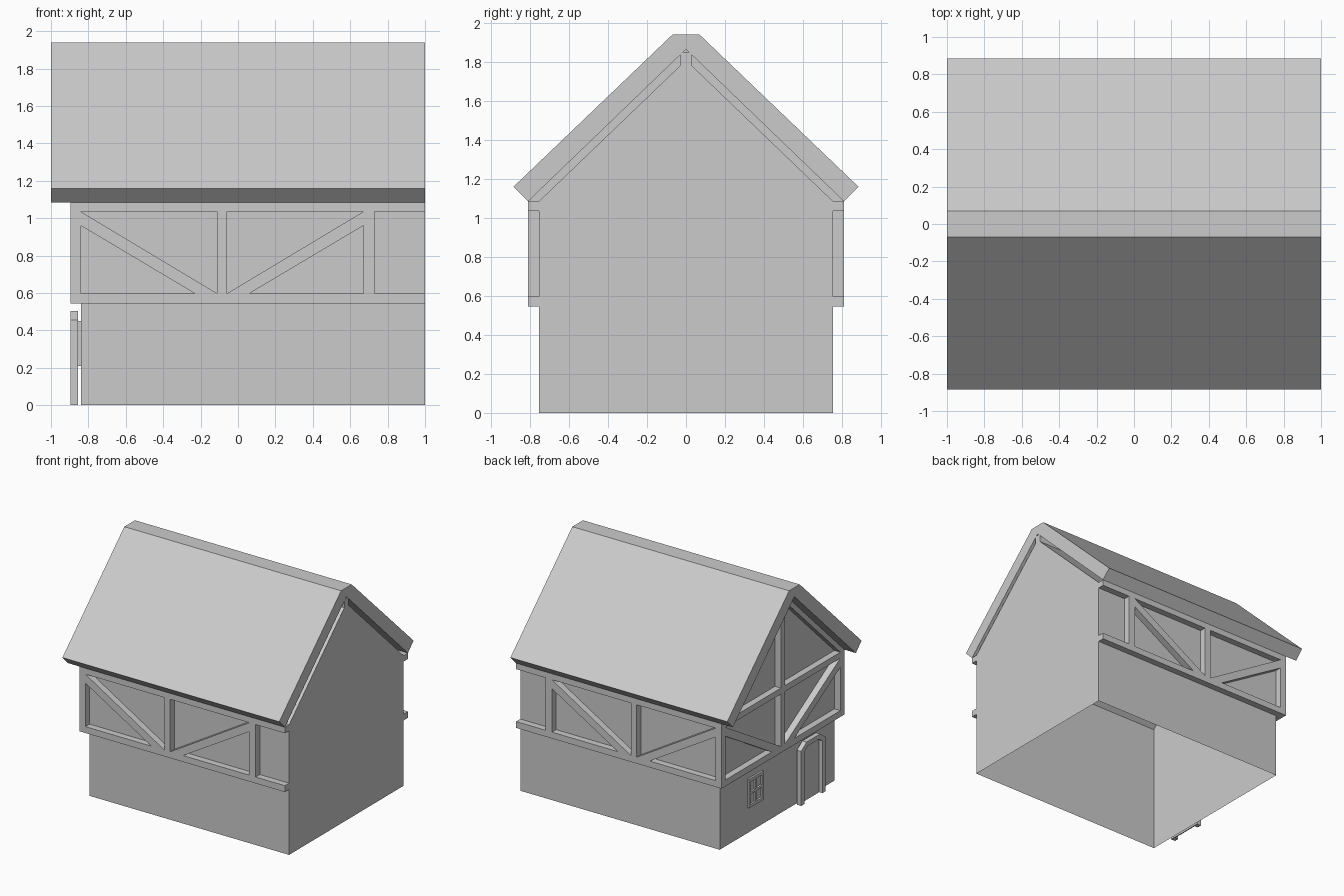
import bpy, bmesh
from mathutils import Matrix, Vector

cube = bpy.data.objects.get("Cube")
if cube:
    bpy.data.objects.remove(cube, do_unlink=True)

grey = bpy.data.materials.new("plain_grey")
grey.use_nodes = True
colour = (0.6, 0.6, 0.6, 1)
grey.diffuse_color = colour
grey.node_tree.nodes["Principled BSDF"].inputs["Base Color"].default_value = colour

# Drawing planes: outlines are (x, z) on the long sides, (y, z) on the gables
SIDE = Matrix(((1, 0, 0, 0), (0, 0, -1, 0), (0, 1, 0, 0), (0, 0, 0, 1)))
GABLE = Matrix(((0, 0, 1, 0), (1, 0, 0, 0), (0, 1, 0, 0), (0, 0, 0, 1)))


def slab(name, plane, lo, hi, outline, holes=(), open_base=False):
    """Extrude an outline with holes between two depths (lo, hi) along y or x."""
    curve = bpy.data.curves.new(name, "CURVE")
    curve.dimensions = "2D"
    curve.fill_mode = "BOTH"
    curve.extrude = (hi - lo) / 2
    for ring in (outline, *holes):
        spline = curve.splines.new("POLY")
        spline.points.add(len(ring) - 1)
        for point, (u, v) in zip(spline.points, ring):
            point.co = (u, v, 0, 1)
        spline.use_cyclic_u = True
    helper = bpy.data.objects.new(name + "_curve", curve)
    mesh = bpy.data.meshes.new_from_object(helper)
    bpy.data.objects.remove(helper)
    bpy.data.curves.remove(curve)
    middle = (lo + hi) / 2
    offset = Vector((0, middle, 0)) if plane is SIDE else Vector((middle, 0, 0))
    mesh.transform(Matrix.Translation(offset) @ plane)

    bm = bmesh.new()
    bm.from_mesh(mesh)
    bmesh.ops.remove_doubles(bm, verts=bm.verts, dist=0.0005)
    bmesh.ops.recalc_face_normals(bm, faces=bm.faces)
    if open_base:
        base = [f for f in bm.faces if f.normal.z < -0.9]
        bmesh.ops.delete(bm, geom=base, context="FACES_ONLY")
    bmesh.ops.dissolve_limit(bm, angle_limit=0.01, verts=bm.verts, edges=bm.edges)
    for f in bm.faces:
        f.smooth = False
    bm.to_mesh(mesh)
    bm.free()
    mesh.name = name
    mesh.materials.clear()
    mesh.materials.append(grey)
    obj = bpy.data.objects.new(name, mesh)
    bpy.context.collection.objects.link(obj)
    return obj


def rect(u0, u1, v0, v1):
    return [(u0, v0), (u1, v0), (u1, v1), (u0, v1)]


def flip(ring, centre=0):
    return [(2 * centre - u, v) for u, v in ring]


def mirrored(half):
    """Complete a symmetric outline from its right half."""
    return half + [(-u, v) for u, v in reversed(half) if u > 0]


# Timber levels
sill, panel_low, panel_high, plate = 0.545, 0.598, 1.035, 1.085
wall, timber = 0.755, 0.81
end_wall, end_timber = -0.84, -0.895


def braced_panel(inner, outer):
    """Two triangular openings left by a brace from low inner to high outer."""
    d = 0.12 if outer > inner else -0.12
    return [
        [(inner, panel_low), (outer, panel_high), (inner, panel_high)],
        [(inner + d, panel_low), (outer, panel_low), (outer, panel_high - 0.075)],
    ]


# Hollow body, open underneath
slab("house_walls", GABLE, end_wall, 1,
     mirrored([(wall, 0), (wall, plate), (0, 1.81)]), open_base=True)

# Roof and ridge beam
slab("roof", GABLE, -1, 1,
     mirrored([(timber, plate), (0.885, 1.16), (0.07, 1.94)]) + [(0, 1.865)])
slab("ridge_beam", GABLE, end_wall, 1, rect(-0.028, 0.028, 1.77, 1.85))

# Timber framing on both long sides, cut open at the plain end
side_outline = [(end_timber, sill), (1, sill), (1, panel_low), (0.73, panel_low),
                (0.73, panel_high), (1, panel_high), (1, plate), (end_timber, plate)]
left_panel = braced_panel(-0.112, end_wall)
side_holes = left_panel + [flip(ring, -0.085) for ring in left_panel]
slab("front_timbers", SIDE, -timber, -wall, side_outline, side_holes)
slab("back_timbers", SIDE, wall, timber, side_outline, side_holes)

# Timber framing on the decorated gable
half_holes = braced_panel(0.028, wall)
half_holes.append([(0.028, plate), (wall, plate), (0.028, 1.783)])
slab("gable_timbers", GABLE, end_timber, end_wall,
     mirrored([(timber, sill), (timber, plate), (0, 1.865)]),
     half_holes + [flip(ring) for ring in half_holes])

# Arched door
door_y = -0.4
arch = mirrored([(0.16, 0), (0.16, 0.455), (0.09, 0.505)])
opening = mirrored([(0.12, 0), (0.12, 0.435), (0.07, 0.468)])
frame = arch[:3] + arch[3:] + list(reversed(opening))
slab("door_frame", GABLE, end_timber, -0.855, [(u + door_y, v) for u, v in frame])
slab("door_panel", GABLE, -0.865, -0.856, [(u + door_y, v) for u, v in opening])

# Window with four panes
panes = [rect(y, y + 0.065, z, z + 0.085) for y in (0.22, 0.305) for z in (0.235, 0.34)]
slab("window_frame", GABLE, -0.856, end_wall, rect(0.2, 0.39, 0.21, 0.45), panes)
